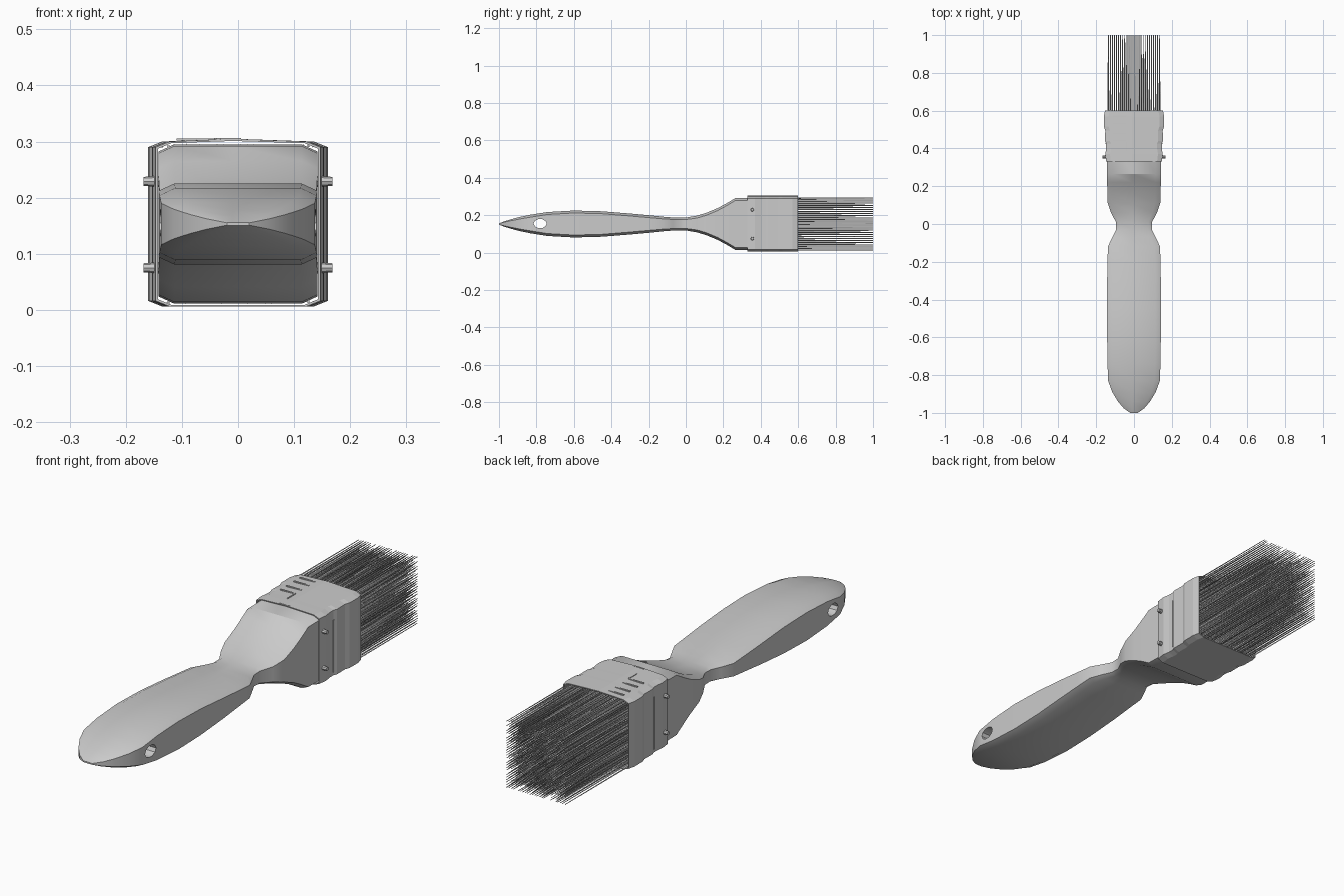
import bpy, bmesh, math, random
from mathutils import Matrix, Vector

if "Cube" in bpy.data.objects:
    bpy.data.objects.remove(bpy.data.objects["Cube"])
random.seed(4)
CZ = 0.153  # height of the brush's long axis


def material(name, v):
    m = bpy.data.materials.new(name)
    m.diffuse_color = (v, v, v, 1)
    m.use_nodes = True
    m.node_tree.nodes["Principled BSDF"].inputs["Base Color"].default_value = m.diffuse_color
    return m


GREY = material("plain grey", 0.6)


def make(name, bm, smooth=False):
    bmesh.ops.recalc_face_normals(bm, faces=bm.faces[:])
    me = bpy.data.meshes.new(name)
    bm.to_mesh(me)
    bm.free()
    me.materials.append(GREY)
    ob = bpy.data.objects.new(name, me)
    bpy.context.collection.objects.link(ob)
    bpy.ops.object.select_all(action='DESELECT')
    ob.select_set(True)
    bpy.context.view_layer.objects.active = ob
    if smooth:
        bpy.ops.object.shade_smooth_by_angle(angle=math.radians(30))
    return ob


def bridge(bm, rings, closed=False):
    n = len(rings[0])
    pairs = list(zip(rings, rings[1:])) + ([(rings[-1], rings[0])] if closed else [])
    for a, b in pairs:
        for i in range(n):
            j = (i + 1) % n
            bm.faces.new((a[i], a[j], b[j], b[i]))


def section(bm, y, w, h, cx, cz, crown=0):
    # chamfered rectangle, with an optional slight crown in the middle of the top
    pts = [(w, -h + cz), (w, h - cz), (w - cx, h), (-.01, h + crown), (-w + cx, h),
           (-w, h - cz), (-w, -h + cz), (-w + cx, -h), (w - cx, -h)]
    return [bm.verts.new((x, y, CZ + z)) for x, z in pts]


def box(bm, center, size):
    bmesh.ops.create_cube(bm, size=1, matrix=Matrix.Translation(center) @ Matrix.Diagonal((*size, 1)))


# handle: y, half width, half height
stations = [(-1, .02, .003), (-.975, .055, .013), (-.94, .085, .024), (-.89, .115, .038),
            (-.83, .137, .050), (-.74, .14, .064), (-.6, .142, .072), (-.45, .142, .068),
            (-.3, .142, .056), (-.2, .14, .047), (-.12, .138, .039), (-.07, .115, .035),
            (-.03, .095, .034), (.01, .095, .036), (.06, .122, .045), (.11, .139, .060),
            (.17, .141, .085), (.22, .142, .112), (.265, .142, .139), (.46, .142, .142)]
bm = bmesh.new()
rings = [section(bm, y, w, h, w * .2, min(.013, h * .3)) for y, w, h in stations]
bridge(bm, rings)
bm.faces.new(rings[0])
bm.faces.new(rings[-1])
handle = make("handle", bm)

# hanging hole through the handle, side to side
bm = bmesh.new()
bmesh.ops.create_cone(bm, cap_ends=True, segments=10, radius1=1, radius2=1, depth=.5,
                      matrix=Matrix.Translation((0, -.78, .155)) @ Matrix.Diagonal((1, .035, .025, 1))
                      @ Matrix.Rotation(math.pi / 2, 4, 'Y'))
cutter = make("hole_cutter", bm)
cutter.hide_render = True
mod = handle.modifiers.new("hole", 'BOOLEAN')
mod.object = cutter
mod.solver = 'EXACT'
bpy.context.view_layer.objects.active = handle
bpy.ops.object.modifier_apply(modifier="hole")
bpy.data.objects.remove(cutter)
bpy.ops.object.select_all(action='DESELECT')
handle.select_set(True)
bpy.context.view_layer.objects.active = handle
bpy.ops.object.shade_smooth_by_angle(angle=math.radians(30))

# metal ferrule: ridged hollow sleeve
ridges = [(.33, .147), (.37, .152), (.40, .147), (.425, .147), (.44, .153), (.495, .152),
          (.515, .159), (.57, .160), (.60, .153)]
bm = bmesh.new()
outer = [section(bm, y, w, .147, .025, .010, .005) for y, w in ridges]
inner = [section(bm, y, w - .004, .144, .024, .010, .004) for y, w in reversed(ridges)]
bridge(bm, outer + inner, closed=True)
make("ferrule", bm)

# pressed slots and bands on the ferrule
bm = bmesh.new()
for y in (.57, .53, .48, .44):
    box(bm, (-.075, y, .3035), (.07, .007, .004))
box(bm, (-.04, .41, .304), (.005, .05, .004))
box(bm, (-.017, .335, .304), (.045, .005, .004))
for s in (-1, 1):
    box(bm, (s * .1475, .425, .14), (.005, .005, .22))
make("ferrule_creases", bm)

# four nail heads on the sides
bm = bmesh.new()
for s in (-1, 1):
    for z in (.075, .229):
        bmesh.ops.create_cone(bm, cap_ends=True, segments=8, radius1=.010, radius2=.008, depth=.028,
                              matrix=Matrix.Translation((s * .154, .355, z))
                              @ Matrix.Rotation(s * math.pi / 2, 4, 'Y'))
make("nails", bm)

# bristles: thin tapering strands in loose rows
bm = bmesh.new()
NX, NZ = 26, 28
for i in range(NX):
    for k in range(NZ):
        x = -.136 + .272 * i / (NX - 1) + random.uniform(-.001, .001)
        z = .014 + .278 * k / (NZ - 1) + random.uniform(-.001, .001)
        end = random.choice((1, 1, 1, random.uniform(.7, 1)))
        a0 = random.uniform(0, 6.28)
        ends = []
        for y, r in ((.46, .0036), (end, .0016)):
            ends.append([bm.verts.new((x + r * math.cos(a0 + t * 2.094), y,
                                       z + r * math.sin(a0 + t * 2.094))) for t in range(3)])
        bridge(bm, ends)
        bm.faces.new(ends[0])
        bm.faces.new(ends[1])
make("bristles", bm)
